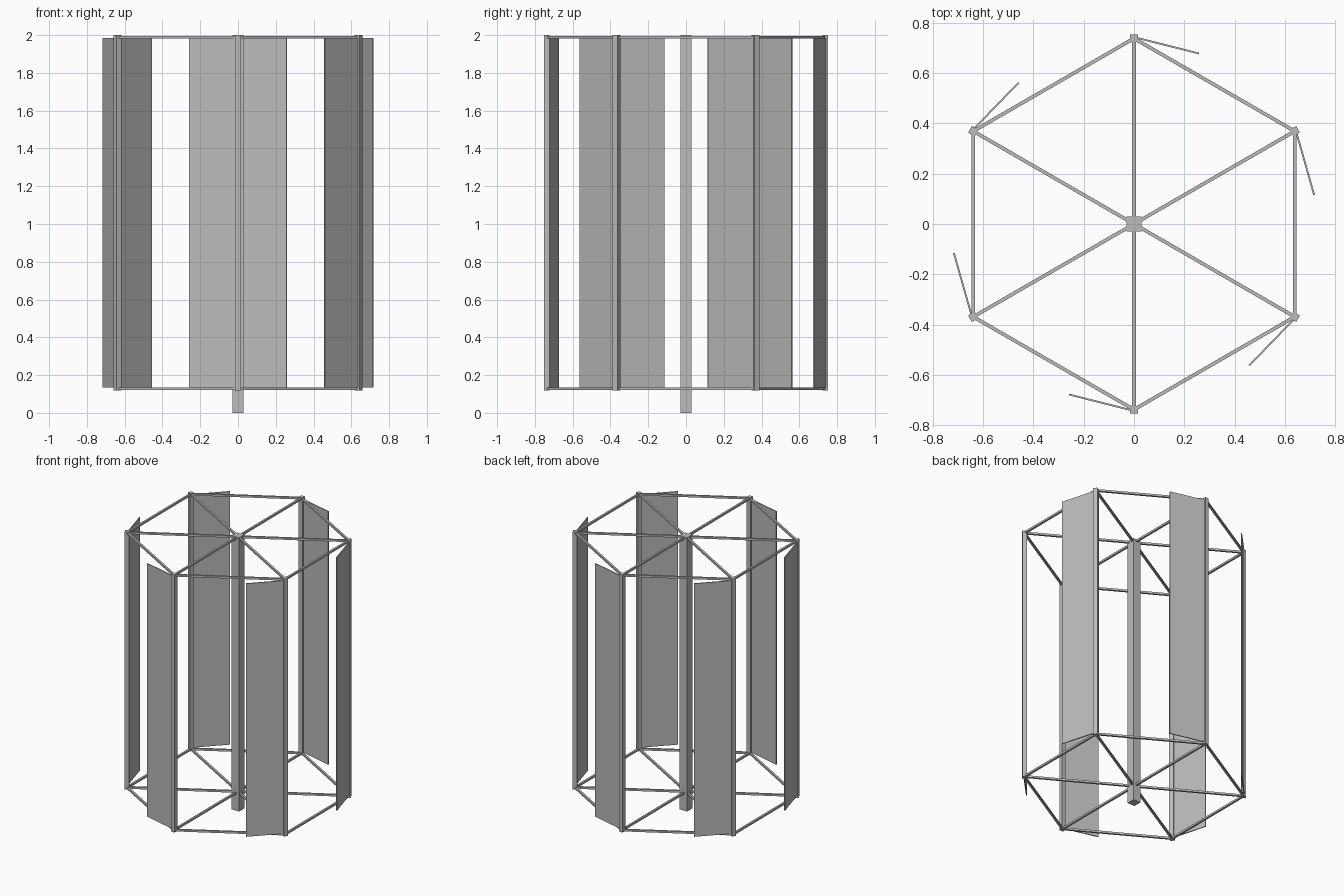
import bpy
from math import radians
from mathutils import Matrix, Vector

cube = bpy.data.objects.get("Cube")
if cube:
    bpy.data.objects.remove(cube, do_unlink=True)

grey = bpy.data.materials.new("plain grey metal")
grey.use_nodes = True
colour = (0.5, 0.5, 0.5, 1)
grey.diffuse_color = colour
grey.node_tree.nodes["Principled BSDF"].inputs["Base Color"].default_value = colour

RADIUS = 0.737
BOTTOM, TOP = 0.118, 2.0
BAR = 0.014


def box(name, size, matrix):
    """Box of the given size placed by a matrix."""
    bpy.ops.mesh.primitive_cube_add(size=1)
    ob = bpy.context.object
    ob.name = name
    ob.data.transform(matrix @ Matrix.Diagonal((*size, 1)))
    ob.data.materials.append(grey)
    return ob


def beam(name, start, end, width, height):
    """Horizontal beam between two points, upright in section."""
    start, end = Vector(start), Vector(end)
    along = end - start
    turn = Vector((1, 0)).angle_signed(along.xy) * -1
    matrix = Matrix.Translation((start + end) / 2) @ Matrix.Rotation(turn, 4, "Z")
    return box(name, (along.length, width, height), matrix)


# Central shaft
box("central_shaft", (0.06, 0.06, TOP), Matrix.Translation((0, 0, TOP / 2)))

middle = (BOTTOM + TOP) / 2
for i in range(6):
    turn = Matrix.Rotation(radians(60 * i), 4, "Z")
    corner = turn @ Vector((0, RADIUS, 0))
    following = Matrix.Rotation(radians(60), 4, "Z") @ corner

    # Corner post, facing outward
    box(f"corner_post_{i + 1}", (0.03, 0.03, TOP - BOTTOM),
        turn @ Matrix.Translation((0, RADIUS, middle)))

    # Spokes and rim bars of the upper and lower frames
    for level, z in (("lower", BOTTOM + 0.009), ("upper", TOP - 0.011)):
        lift = Vector((0, 0, z))
        beam(f"{level}_spoke_{i + 1}", lift, corner + lift, BAR, BAR)
        beam(f"{level}_rim_bar_{i + 1}", corner + lift, following + lift, BAR, BAR)

    # Angled blade hinged on the post
    beam(f"blade_{i + 1}", turn @ Vector((0, 0.742, middle)),
         turn @ Vector((0.258, 0.677, middle)), 0.007, 1.85)
